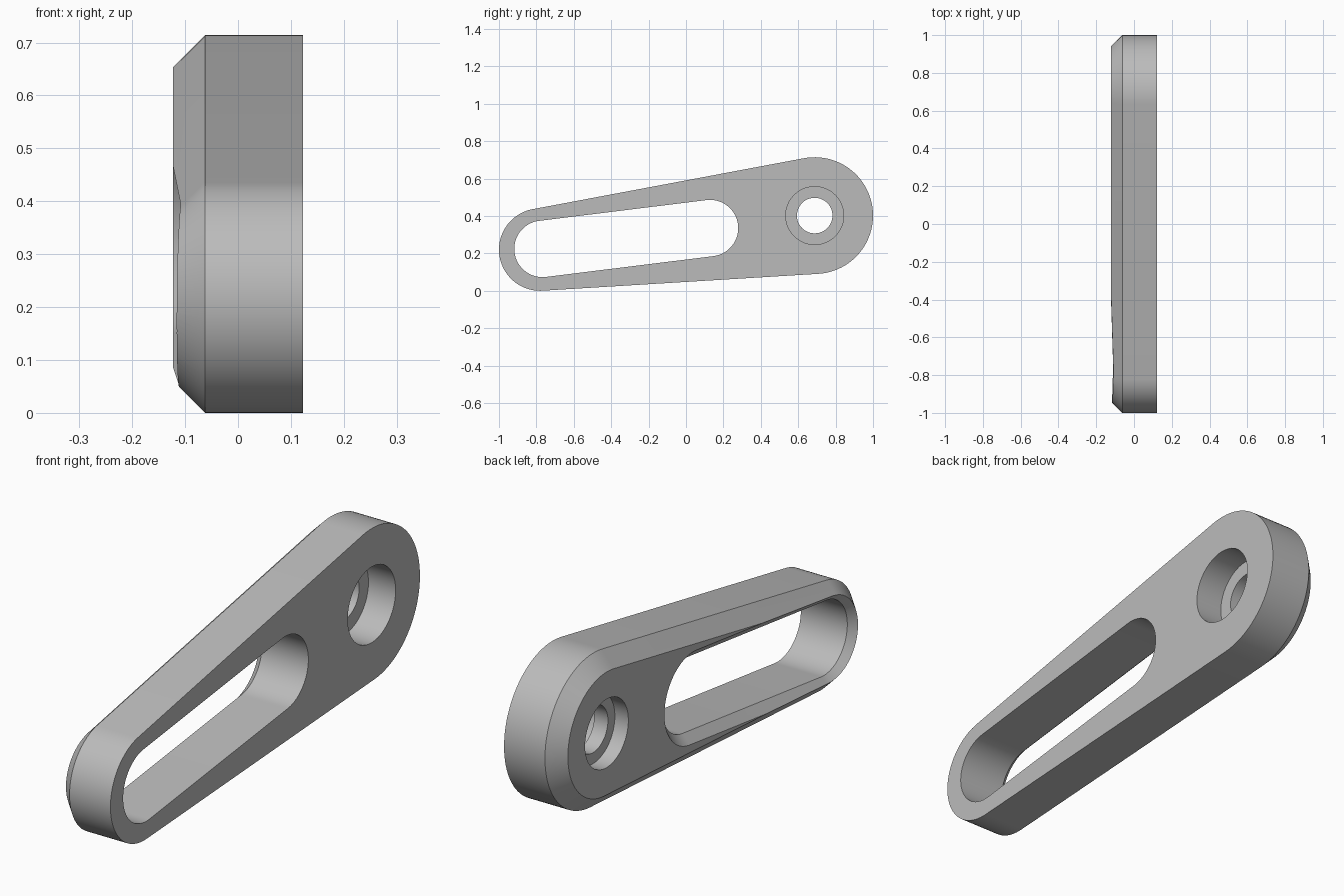
import bpy
import bmesh
from math import acos, atan2, cos, dist, pi, radians, sin

cube = bpy.data.objects.get("Cube")
if cube:
    bpy.data.objects.remove(cube)

STEPS = 48
HALF = 0.123       # half of the plate thickness
CHAMFER = 0.061    # outer edge chamfer
SLOT_CHAMFER = 0.036

steel = bpy.data.materials.new("light_grey")
steel.use_nodes = True
grey = (0.5, 0.5, 0.5, 1)
steel.diffuse_color = grey
steel.node_tree.nodes["Principled BSDF"].inputs["Base Color"].default_value = grey


def arc(centre, radius, start, end):
    angles = [start + (end - start) * i / STEPS for i in range(STEPS + 1)]
    return [(centre[0] + radius * cos(a), centre[1] + radius * sin(a)) for a in angles]


def link_outline(c0, r0, c1, r1):
    """Two round ends joined by their outer tangents."""
    axis = atan2(c1[1] - c0[1], c1[0] - c0[0])
    turn = acos((r0 - r1) / dist(c0, c1))
    return (arc(c1, r1, axis - turn, axis + turn)
            + arc(c0, r0, axis + turn, axis + 2 * pi - turn))


def loft(name, sections):
    """Skin a list of (x, outline) sections and cap both ends."""
    bm = bmesh.new()
    rings = [[bm.verts.new((x, y, z)) for y, z in pts] for x, pts in sections]
    for a, b in zip(rings, rings[1:]):
        for i in range(len(a)):
            j = (i + 1) % len(a)
            bm.faces.new((a[i], a[j], b[j], b[i]))
    bm.faces.new(rings[0])
    bm.faces.new(rings[-1])
    bmesh.ops.recalc_face_normals(bm, faces=bm.faces)
    mesh = bpy.data.meshes.new(name)
    bm.to_mesh(mesh)
    bm.free()
    mesh.materials.append(steel)
    obj = bpy.data.objects.new(name, mesh)
    bpy.context.collection.objects.link(obj)
    return obj


# Tapered link plate, chamfered on one side
small_end, big_end = (-0.78, 0.22), (0.688, 0.402)


def body(inset):
    return link_outline(small_end, 0.22 - inset, big_end, 0.312 - inset)


plate = loft("link_plate", [(HALF, body(0)), (CHAMFER - HALF, body(0)),
                            (-HALF, body(CHAMFER))])


# Long slot whose mouth flares on the chamfered side
def slot(grow):
    return link_outline((-0.767, 0.224), 0.151 + grow, (0.128, 0.335), 0.151 + grow)


flare = 0.08
slot_cutter = loft("slot_cutter", [
    (HALF + flare, slot(0)), (SLOT_CHAMFER - HALF, slot(0)),
    (-HALF - flare, slot(SLOT_CHAMFER + flare))])

# Stepped bolt hole, counterbored from both sides
steps = [(0.2, 0.155), (0, 0.155), (0, 0.095),
         (-0.062, 0.095), (-0.062, 0.14), (-0.2, 0.14)]
hole_cutter = loft("hole_cutter", [
    (x, arc(big_end, r, 0, 2 * pi)[:-1]) for x, r in steps])

bpy.ops.object.select_all(action="DESELECT")
plate.select_set(True)
bpy.context.view_layer.objects.active = plate
for cutter in (slot_cutter, hole_cutter):
    cut = plate.modifiers.new(cutter.name, "BOOLEAN")
    cut.operation = "DIFFERENCE"
    cut.solver = "EXACT"
    cut.object = cutter
    bpy.ops.object.modifier_apply(modifier=cut.name)
    bpy.data.objects.remove(cutter)

bpy.ops.object.shade_smooth_by_angle(angle=radians(25))
